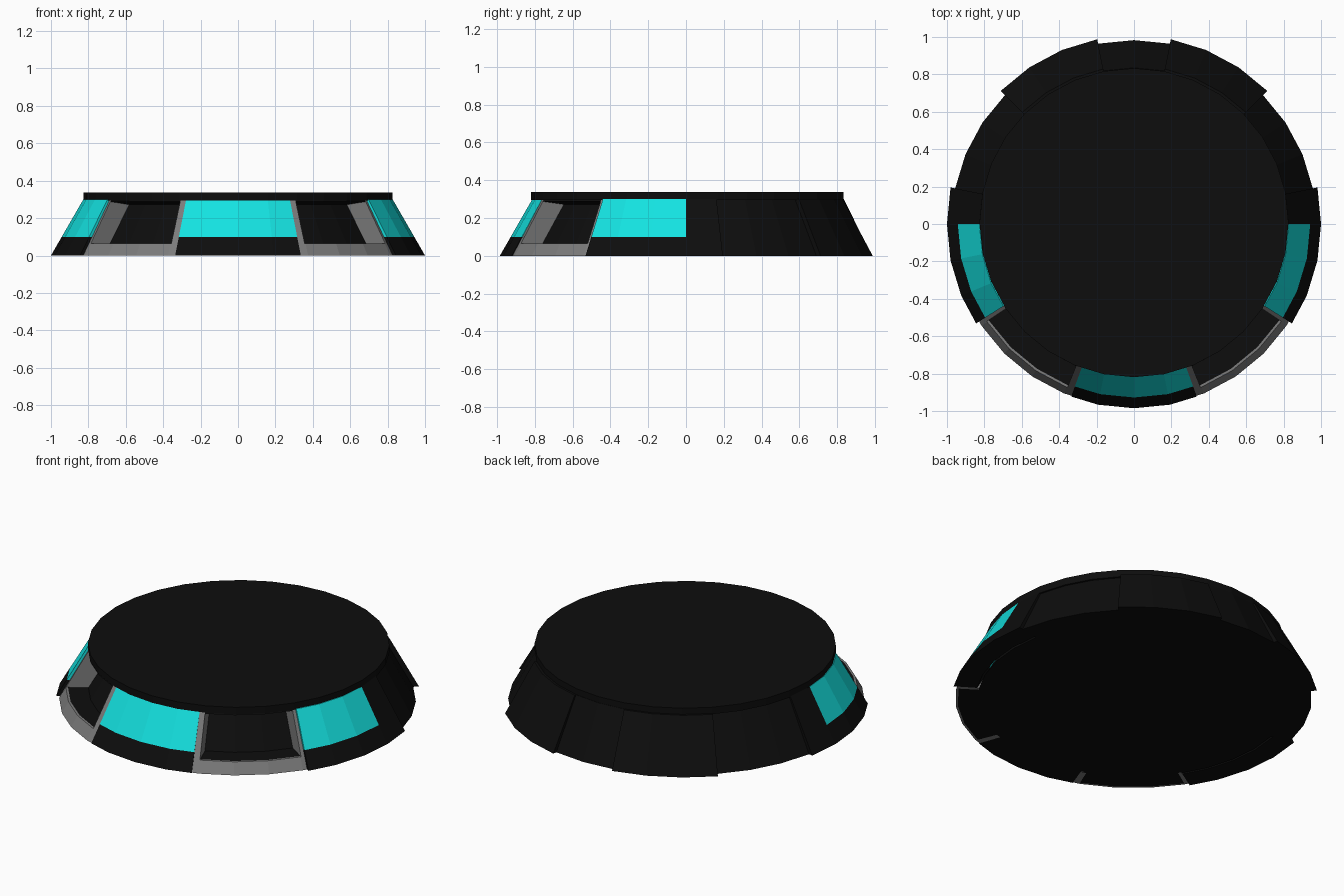
import bpy, bmesh
from math import cos, sin, radians, floor

if "Cube" in bpy.data.objects:
    bpy.data.objects.remove(bpy.data.objects["Cube"])

STEP = 11.25   # 32-sided ring


def material(name, rgb):
    m = bpy.data.materials.new(name)
    m.diffuse_color = (*rgb, 1)
    m.use_nodes = True
    m.node_tree.nodes["Principled BSDF"].inputs["Base Color"].default_value = m.diffuse_color
    return m


BLACK = material("black", (0.004, 0.004, 0.004))
CYAN = material("cyan", (0.007, 0.76, 0.75))
GREY = material("grey", (0.2, 0.2, 0.2))


def finish(name, bm, mat):
    bmesh.ops.recalc_face_normals(bm, faces=bm.faces)
    me = bpy.data.meshes.new(name)
    bm.to_mesh(me)
    bm.free()
    me.materials.append(mat)
    ob = bpy.data.objects.new(name, me)
    bpy.context.collection.objects.link(ob)
    return ob


def ring_point(a, r, z):
    # point on the 32-gon: ends between corners lie on the chord
    d = a - floor(a / STEP) * STEP
    k = cos(radians(STEP / 2)) / cos(radians(d - STEP / 2))
    return (r * k * cos(radians(a)), r * k * sin(radians(a)), z)


def sector(name, a0, a1, profile, mat, flip=False):
    # sweep a closed (radius, z) profile from angle a0 to a1
    angles = [a0]
    angles += [i * STEP for i in range(-32, 33) if a0 + 0.01 < i * STEP < a1 - 0.01]
    angles.append(a1)
    bm = bmesh.new()
    rows = []
    for a in angles:
        row = []
        for r, z in profile:
            x, y, z = ring_point(a, r, z)
            row.append(bm.verts.new((-x if flip else x, y, z)))
        rows.append(row)
    n = len(profile)
    for p, q in zip(rows, rows[1:]):
        for i in range(n):
            j = (i + 1) % n
            bm.faces.new((p[i], p[j], q[j], q[i]))
    bm.faces.new(rows[0])
    bm.faces.new(rows[-1])
    return finish(name, bm, mat)


def slab(r0, r1, z0=0.0, z1=0.3, depth=0.13):
    # sloping wall slice between heights z0 and z1
    def r(z):
        return r0 + (r1 - r0) * z / 0.3
    return [(r(z0), z0), (r(z1), z1), (r(z1) - depth, z1), (r(z0) - depth, z0)]


def frustum(name, r0, r1, z0, z1, y=0.0):
    bm = bmesh.new()
    bmesh.ops.create_cone(bm, cap_ends=True, segments=32, radius1=r0, radius2=r1, depth=z1 - z0)
    bmesh.ops.translate(bm, verts=bm.verts, vec=(0, y, (z0 + z1) / 2))
    return finish(name, bm, BLACK)


# Central body (also the back wall of the recesses) and the top plate
frustum("core", 0.858, 0.682, 0.0, 0.3)
frustum("top_plate", 0.826, 0.826, 0.295, 0.337, 0.007)

# Front and back centre panels
sector("front_panel_base", -110, -70, slab(0.985, 0.813, 0, 0.1), BLACK)
sector("front_light", -110, -70, slab(0.985, 0.813, 0.1, 0.3), CYAN)
sector("back_panel", 78.75, 101.25, slab(0.983, 0.835), BLACK)

for side, flip in (("right", False), ("left", True)):
    # Side panel with its light
    sector(side + "_panel_base", -32.2, 0, slab(1.0, 0.827, 0, 0.1), BLACK, flip)
    sector(side + "_light", -32.2, 0, slab(1.0, 0.827, 0.1, 0.3), CYAN, flip)
    sector(side + "_panel_rear", 0, 11.25, slab(1.0, 0.827), BLACK, flip)
    # Recessed bay: posts, sill, floor and lintel
    sector(side + "_bay_side_post", -33.5, -32.2, slab(0.98, 0.812), GREY, flip)
    sector(side + "_bay_front_post", -70, -67.8, slab(0.98, 0.812), GREY, flip)
    sector(side + "_bay_sill", -67.8, -33.5, slab(0.98, 0.812, 0, 0.065, 0.012), GREY, flip)
    sector(side + "_bay_floor", -67.8, -33.5,
           [(0.968, 0), (0.932, 0.065), (0.8, 0.065), (0.83, 0)], BLACK, flip)
    sector(side + "_bay_lintel", -67.8, -33.5,
           [(0.818, 0.288), (0.812, 0.3), (0.67, 0.3), (0.685, 0.27)], BLACK, flip)
    # Rear quarter wall and raised back panel
    sector(side + "_rear_wall", 11.25, 45, slab(0.975, 0.815), BLACK, flip)
    sector(side + "_back_raised_panel", 45, 78.75, slab(1.007, 0.845, depth=0.16), BLACK, flip)
